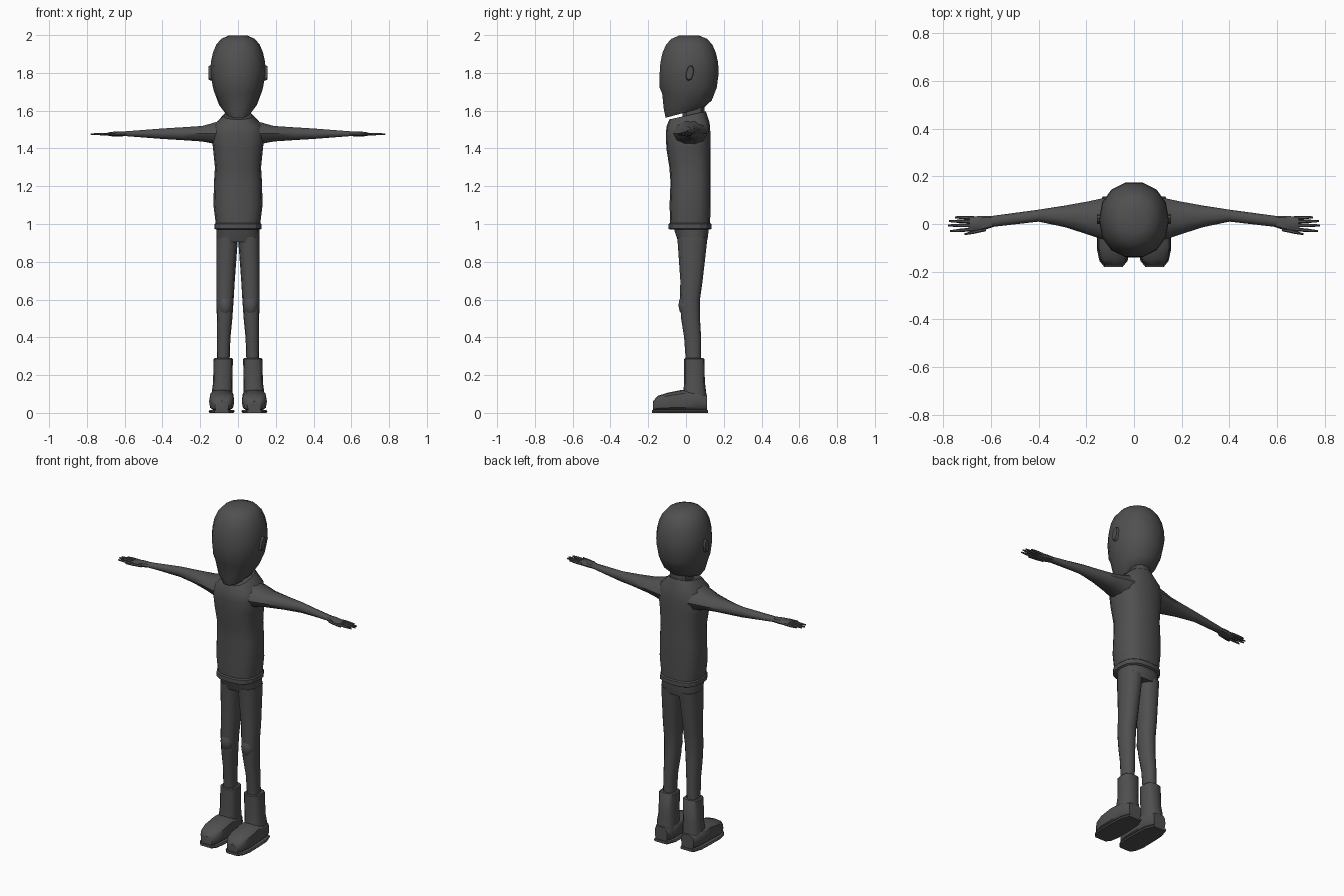
import bpy, bmesh, math
from mathutils import Vector

default = bpy.data.objects.get("Cube")
if default:
    bpy.data.objects.remove(default, do_unlink=True)

GREY = (.08, .08, .08, 1)
charcoal = bpy.data.materials.new("charcoal grey")
charcoal.use_nodes = True
charcoal.diffuse_color = GREY
charcoal.node_tree.nodes["Principled BSDF"].inputs["Base Color"].default_value = GREY

# World axis indices that a section's across, depth and along values map to
AXES = {"x": (1, 2, 0), "y": (0, 2, 1), "z": (0, 1, 2)}


def finish(name, bm, mirror, angle):
    """Turn a bmesh into a shaded, coloured and optionally mirrored object."""
    bmesh.ops.recalc_face_normals(bm, faces=bm.faces)
    mesh = bpy.data.meshes.new(name)
    bm.to_mesh(mesh)
    bm.free()
    mesh.materials.append(charcoal)
    part = bpy.data.objects.new(name, mesh)
    bpy.context.collection.objects.link(part)
    bpy.ops.object.select_all(action="DESELECT")
    part.select_set(True)
    bpy.context.view_layer.objects.active = part
    bpy.ops.object.shade_smooth_by_angle(angle=math.radians(angle))
    if mirror:
        part.modifiers.new("both sides", "MIRROR")


def rounded(value, power):
    """Superellipse version of a sine or cosine."""
    return math.copysign(abs(value) ** (2 / power), value)


def loft(name, axis, sections, sides=12, power=2.4, mirror=False, angle=40):
    """Skin rounded sections: along, across min and max, depth min and max, slant."""
    bm = bmesh.new()
    across_axis, depth_axis, along_axis = AXES[axis]
    loops = []
    for along, across_min, across_max, depth_min, depth_max, *slant in sections:
        loop = []
        for step in range(sides):
            turn = math.tau * step / sides
            across = rounded(math.cos(turn), power) * (across_max - across_min) / 2
            depth = rounded(math.sin(turn), power) * (depth_max - depth_min) / 2
            point = Vector()
            point[across_axis] = (across_min + across_max) / 2 + across
            point[depth_axis] = (depth_min + depth_max) / 2 + depth
            point[along_axis] = along + sum(slant) * depth
            loop.append(bm.verts.new(point))
        loops.append(loop)
    for lower, upper in zip(loops, loops[1:]):
        for step in range(sides):
            following = (step + 1) % sides
            bm.faces.new((lower[step], lower[following], upper[following], upper[step]))
    bm.faces.new(loops[0])
    bm.faces.new(loops[-1])
    finish(name, bm, mirror, angle)


def central(along, half_width, *rest):
    """Section that is centred on the middle of the body."""
    return (along, -half_width, half_width, *rest)


def limb(along, centre, half_width, height, half_height):
    """Section of an outstretched arm or hand."""
    return (along, centre - half_width, centre + half_width,
            height - half_height, height + half_height)


# Head: tapering slanted jaw, brow step, then a squarish dome made by rule
jaw = [
    central(1.59, .066, -.11, .1, .27),
    central(1.63, .1, -.12, .14, .2),
    central(1.7, .126, -.13, .16, .05),
    central(1.72, .132, -.143, .166),
]
dome = []
for step in range(6):
    rise = math.radians(16 * step)
    spread = math.cos(rise) ** .6
    dome.append(central(1.8 + .2 * math.sin(rise), .147 * spread,
                        .017 - .16 * spread, .017 + .16 * spread))
loft("head", "z", jaw + dome, sides=14, power=2.15)

# Ears: slim tilted discs
bm = bmesh.new()
bmesh.ops.create_cone(bm, cap_ends=True, segments=10, radius1=.024, radius2=.018, depth=.03)
for vert in bm.verts:
    across, upward, outward = vert.co
    upward *= 2
    vert.co = (.14 + outward, .02 + across + upward * .15, 1.8 + upward)
finish("ears", bm, True, 30)

# Neck
loft("neck", "z", [central(height, .06, -.02, .1, .2) for height in (1.53, 1.64)], sides=10)

# Sweater body, narrowing to the collar
loft("sweater_body", "z", [
    central(.98, .115, -.083, .127),
    central(1.1, .13, -.087, .13),
    central(1.22, .127, -.082, .13),
    central(1.3, .122, -.088, .13),
    central(1.4, .132, -.104, .13),
    central(1.47, .142, -.106, .13),
    central(1.525, .128, -.104, .125, .1),
    central(1.575, .075, -.088, .105, .22),
], sides=16, power=2.6)

# Sweater hem: a band with softened edges
hem = []
for height, inset in ((.97, .008), (.975, 0), (1, 0), (1.006, .006)):
    hem.append(central(height, .124 - inset, inset - .092, .134 - inset))
loft("sweater_hem", "z", hem, sides=16, power=2.6, angle=25)

# Sleeves: wide at the shoulder, slim at the wrist
loft("sleeves", "x", [
    limb(.08, .02, .095, 1.48, .075),
    limb(.14, .022, .084, 1.48, .055),
    limb(.19, .025, .07, 1.478, .043),
    limb(.29, .032, .045, 1.478, .036),
    limb(.4, .035, .025, 1.478, .029),
    limb(.6, .01, .023, 1.478, .013),
], sides=10, power=2.1, mirror=True)

# Palms
loft("palms", "x", [
    limb(.59, .01, .023, 1.478, .012),
    limb(.63, .004, .03, 1.477, .014),
    limb(.665, 0, .032, 1.476, .012),
    limb(.69, .002, .029, 1.476, .008),
], sides=8, mirror=True)

# Fingers and thumbs: straight tapered rods from root to tip
DIGITS = {
    "little_fingers": (Vector((.67, .026)), Vector((.75, .028))),
    "ring_fingers": (Vector((.67, .01)), Vector((.775, .012))),
    "middle_fingers": (Vector((.67, -.006)), Vector((.78, -.006))),
    "index_fingers": (Vector((.67, -.022)), Vector((.77, -.03))),
    "thumbs": (Vector((.62, -.022)), Vector((.71, -.043))),
}
for name, (root, tip) in DIGITS.items():
    rod = []
    for progress, radius in ((0, .008), (.6, .007), (1, .004)):
        spot = root.lerp(tip, progress)
        rod.append(limb(spot.x, spot.y, radius, 1.476, radius))
    loft(name, "x", rod, sides=6, power=2, mirror=True)

# Trouser seat
loft("trouser_seat", "z", [
    central(.905, .112, -.042, .112),
    central(.94, .115, -.055, .119),
    central(.99, .113, -.07, .122),
], sides=14, power=2.6)

# Trouser legs
loft("trouser_legs", "z", [
    (.26, .045, .112, 0, .08),
    (.4, .04, .11, -.01, .08),
    (.5, .03, .112, -.026, .074),
    (.6, .023, .114, -.032, .074),
    (.7, .017, .115, -.03, .088),
    (.93, 0, .115, -.046, .114),
], mirror=True)

# Knee patches: shallow flattened domes
bm = bmesh.new()
bmesh.ops.create_uvsphere(bm, u_segments=10, v_segments=6, radius=.04)
for vert in bm.verts:
    vert.co = (.068 + vert.co.x, vert.co.y, .57 + 1.5 * vert.co.z)
finish("knee_patches", bm, True, 40)

# Boot shafts
loft("boot_shafts", "z", [
    (.05, .028, .142, -.02, .11),
    (.11, .03, .139, -.014, .107),
    (.16, .03, .132, -.01, .1),
    (.285, .027, .129, -.01, .097),
    (.29, .032, .124, -.005, .093),
], power=2.8, mirror=True)

# Boot feet from toe to heel, each with a flat sole a little wider than it
feet = [
    (-.174, .05, .122, .01, .062),
    (-.15, .03, .142, .01, .09),
    (-.1, .02, .153, .01, .106),
    (-.02, .02, .152, .01, .122),
    (.06, .024, .148, .01, .115),
    (.112, .046, .128, .01, .095),
]
loft("boot_feet", "y", feet, power=3.2, mirror=True)
soles = [(along * 1.03, inner - .003, outer + .003, 0, .016)
         for along, inner, outer, *heights in feet]
loft("boot_soles", "y", soles, sides=8, power=8, mirror=True)
